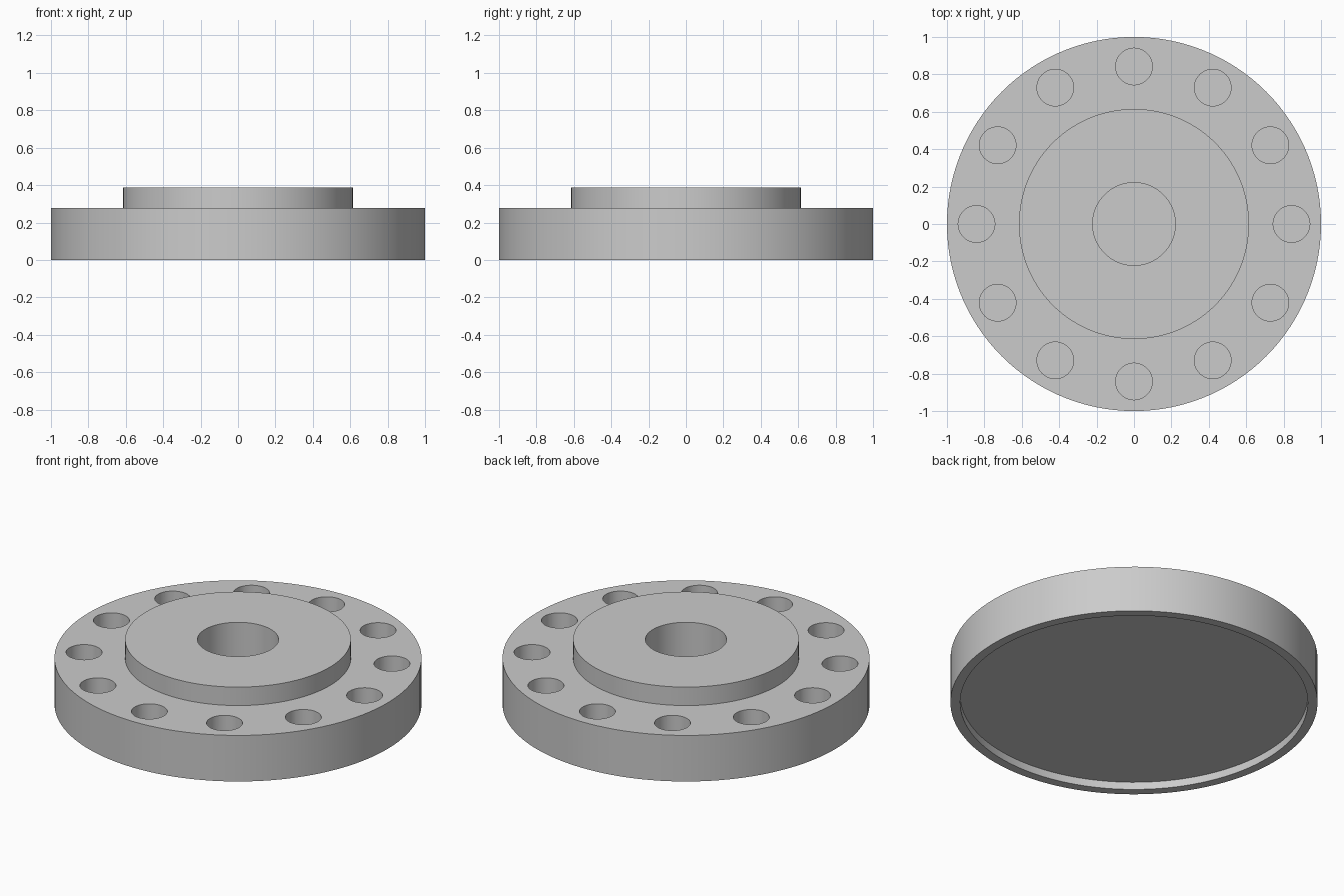
import bpy, bmesh, math
from mathutils import Matrix, Vector

cube = bpy.data.objects.get("Cube")
if cube:
    bpy.data.objects.remove(cube, do_unlink=True)

grey = bpy.data.materials.new("plain grey")
grey.use_nodes = True
COLOUR = (0.6, 0.6, 0.6, 1)
grey.diffuse_color = COLOUR
grey.node_tree.nodes["Principled BSDF"].inputs["Base Color"].default_value = COLOUR

SEGMENTS = 120
HOLES = 12
HOLE_RADIUS, BOLT_CIRCLE = 0.098, 0.842
HOLE_FLOOR, TOP = 0.09, 0.277


def make_object(name, bm):
    bmesh.ops.recalc_face_normals(bm, faces=bm.faces)
    mesh = bpy.data.meshes.new(name)
    bm.to_mesh(mesh)
    bm.free()
    mesh.materials.append(grey)
    obj = bpy.data.objects.new(name, mesh)
    bpy.context.collection.objects.link(obj)
    return obj


def lathe(name, profile):
    """Spin an (radius, height) profile that starts and ends on the axis."""
    bm = bmesh.new()
    rings = []
    for r, z in profile:
        rings.append([bm.verts.new((r * math.cos(a), r * math.sin(a), z))
                      for a in (math.tau * i / SEGMENTS for i in range(SEGMENTS))])
    for low, high in zip(rings, rings[1:]):
        for i in range(SEGMENTS):
            j = (i + 1) % SEGMENTS
            bm.faces.new((low[i], low[j], high[j], high[i]))
    # flat floors of the underside recess and the centre bore
    bm.faces.new(rings[0])
    bm.faces.new(rings[-1])
    return make_object(name, bm)


# Stepped disc with a shallow underside recess and a blind centre bore
flange = lathe("flange", [
    (0.947, 0.045), (0.947, 0), (1, 0), (1, TOP),
    (0.615, TOP), (0.615, 0.388), (0.221, 0.388), (0.221, HOLE_FLOOR),
])

# Ring of blind bolt holes
bm = bmesh.new()
depth = 0.3
for i in range(HOLES):
    turn = Matrix.Rotation(math.tau * i / HOLES, 4, "Z")
    place = Matrix.Translation(Vector((BOLT_CIRCLE, 0, HOLE_FLOOR + depth / 2)))
    bmesh.ops.create_cone(bm, cap_ends=True, segments=48, radius1=HOLE_RADIUS,
                          radius2=HOLE_RADIUS, depth=depth, matrix=turn @ place)
cutter = make_object("bolt_hole_cutter", bm)
cutter.hide_render = True

cut = flange.modifiers.new("bolt holes", "BOOLEAN")
cut.operation = "DIFFERENCE"
cut.solver = "EXACT"
cut.object = cutter

# Apply the cut, drop the helper and smooth the round walls
bpy.ops.object.select_all(action="DESELECT")
flange.select_set(True)
bpy.context.view_layer.objects.active = flange
bpy.ops.object.modifier_apply(modifier=cut.name)
bpy.data.objects.remove(cutter, do_unlink=True)
bpy.ops.object.shade_smooth_by_angle(angle=math.radians(30))
